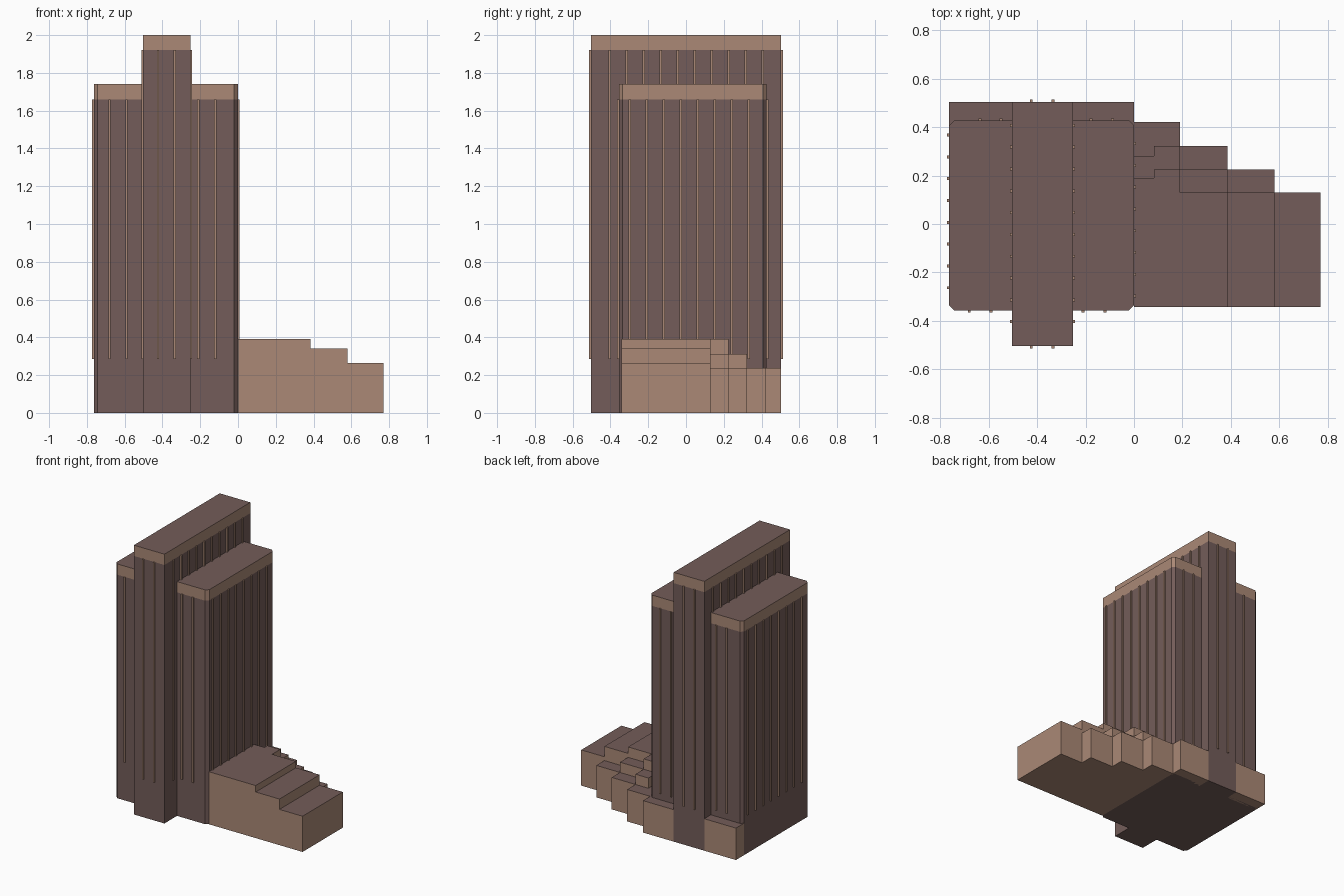
import bpy, bmesh

if "Cube" in bpy.data.objects:
    bpy.data.objects.remove(bpy.data.objects["Cube"])


def material(name, rgb):
    m = bpy.data.materials.new(name)
    m.diffuse_color = (*rgb, 1)
    m.use_nodes = True
    m.node_tree.nodes["Principled BSDF"].inputs["Base Color"].default_value = m.diffuse_color
    return m


DARK = material("dark brown", (0.172, 0.108, 0.100))
TAN = material("tan stone", (0.405, 0.25, 0.182))


def finish(name, bm, rule):
    """Make an object; rule(face) picks 0 = dark brown, 1 = tan."""
    bm.normal_update()
    for f in bm.faces:
        f.material_index = rule(f)
    me = bpy.data.meshes.new(name)
    bm.to_mesh(me)
    bm.free()
    me.materials.append(DARK)
    me.materials.append(TAN)
    ob = bpy.data.objects.new(name, me)
    bpy.context.collection.objects.link(ob)
    return ob


def prism(bm, pts, levels):
    """Walls through the given levels, closed at top and bottom."""
    rings = [[bm.verts.new((x, y, z)) for x, y in pts] for z in levels]
    n = len(pts)
    for a, b in zip(rings, rings[1:]):
        for i in range(n):
            j = (i + 1) % n
            bm.faces.new((a[i], a[j], b[j], b[i]))
    bm.faces.new(rings[-1])
    bm.faces.new(rings[0][::-1])


def rect(x0, x1, y0, y1):
    return [(x0, y0), (x1, y0), (x1, y1), (x0, y1)]


def slab(name, pts, cap, top):
    """Dark tower with a tan fascia band and a dark roof."""
    bm = bmesh.new()
    prism(bm, pts, (0, cap, top))
    return finish(name, bm, lambda f: int(
        abs(f.normal.z) < 0.5 and f.calc_center_median().z > cap))


# Towers: tall centre slab and two lower wings with chamfered outer corners
XL, XA, XB, XR = -0.763, -0.503, -0.252, 0.0
Y0, Y1, C = -0.356, 0.427, 0.02
slab("centre_tower", rect(XA, XB, -0.504, 0.504), 1.92, 2.0)
slab("left_wing", [(XL + C, Y0), (XA, Y0), (XA, Y1), (XL + C, Y1),
                   (XL, Y1 - C), (XL, Y0 + C)], 1.66, 1.74)
slab("right_wing", [(XB, Y0), (XR - C, Y0), (XR, Y0 + C), (XR, Y1 - C),
                    (XR - C, Y1), (XB, Y1)], 1.66, 1.74)

# Vertical fins
W, D = 0.006, 0.009
fins = bmesh.new()


def fins_y(xs, y, out, top):
    for x in xs:
        prism(fins, rect(x - W, x + W, *sorted((y, y + out * D))), (0.285, top))


def fins_x(ys, x, out, top, wing_cover=False):
    for y in ys:
        z = 1.74 if wing_cover and Y0 < y < Y1 else 0.285
        prism(fins, rect(*sorted((x, x + out * D)), y - W, y + W), (z, top))


P = 0.09
for y, out in ((-0.504, -1), (0.504, 1)):
    fins_y((-0.424, -0.335), y, out, 1.92)
tower_ys = [-0.403 + P * i for i in range(10)]
fins_x(tower_ys, XA, -1, 1.92, True)
fins_x(tower_ys, XB, 1, 1.92, True)
fins_x([-0.263 + P * i for i in range(8)], XL, -1, 1.66)
fins_x([-0.298 + P * i for i in range(8)], XR, 1, 1.66)
fins_y((-0.68, -0.59, -0.21, -0.12), Y0, -1, 1.66)
fins_y((-0.636, -0.549, -0.178, -0.088), Y1, 1, 1.66)
finish("facade_fins", fins, lambda f: 1)

# Low rear blocks either side of the centre tower
for name, x0, x1 in (("rear_block_left", XL, XA), ("rear_block_right", XB, XR)):
    bm = bmesh.new()
    prism(bm, rect(x0, x1, Y1 - C, 0.504), (0, 0.237))
    finish(name, bm, lambda f: int(f.normal.z < 0.5))

# Stepped podium: cell heights, with walls wherever the height drops
xs = [0, 0.083, 0.19, 0.385, 0.58, 0.77]
ys = [-0.342, 0.13, 0.19, 0.225, 0.28, 0.322, 0.42]
A, B, E, F, G = 0.39, 0.342, 0.313, 0.265, 0.237
H = [[A, A, A, B, F],
     [A, A, E, G, 0],
     [E, A, E, G, 0],
     [E, E, G, 0, 0],
     [G, E, G, 0, 0],
     [G, G, 0, 0, 0]]


def height(i, j):
    return H[j][i] if 0 <= i < 5 and 0 <= j < 6 else 0


bm = bmesh.new()


def quad(*pts):
    bm.faces.new([bm.verts.new(p) for p in pts])


for j in range(6):
    for i in range(5):
        h = H[j][i]
        if not h:
            continue
        x0, x1, y0, y1 = xs[i], xs[i + 1], ys[j], ys[j + 1]
        c = rect(x0, x1, y0, y1)
        quad(*[(x, y, h) for x, y in c])
        quad(*[(x, y, 0) for x, y in c[::-1]])
        for k, (di, dj) in enumerate(((0, -1), (1, 0), (0, 1), (-1, 0))):
            low = h if i + di < 0 else height(i + di, j + dj)
            if low < h:
                p, q = c[k], c[(k + 1) % 4]
                quad((*p, low), (*q, low), (*q, h), (*p, h))
bmesh.ops.remove_doubles(bm, verts=bm.verts, dist=1e-4)
finish("stepped_podium", bm, lambda f: int(f.normal.z < 0.5))
